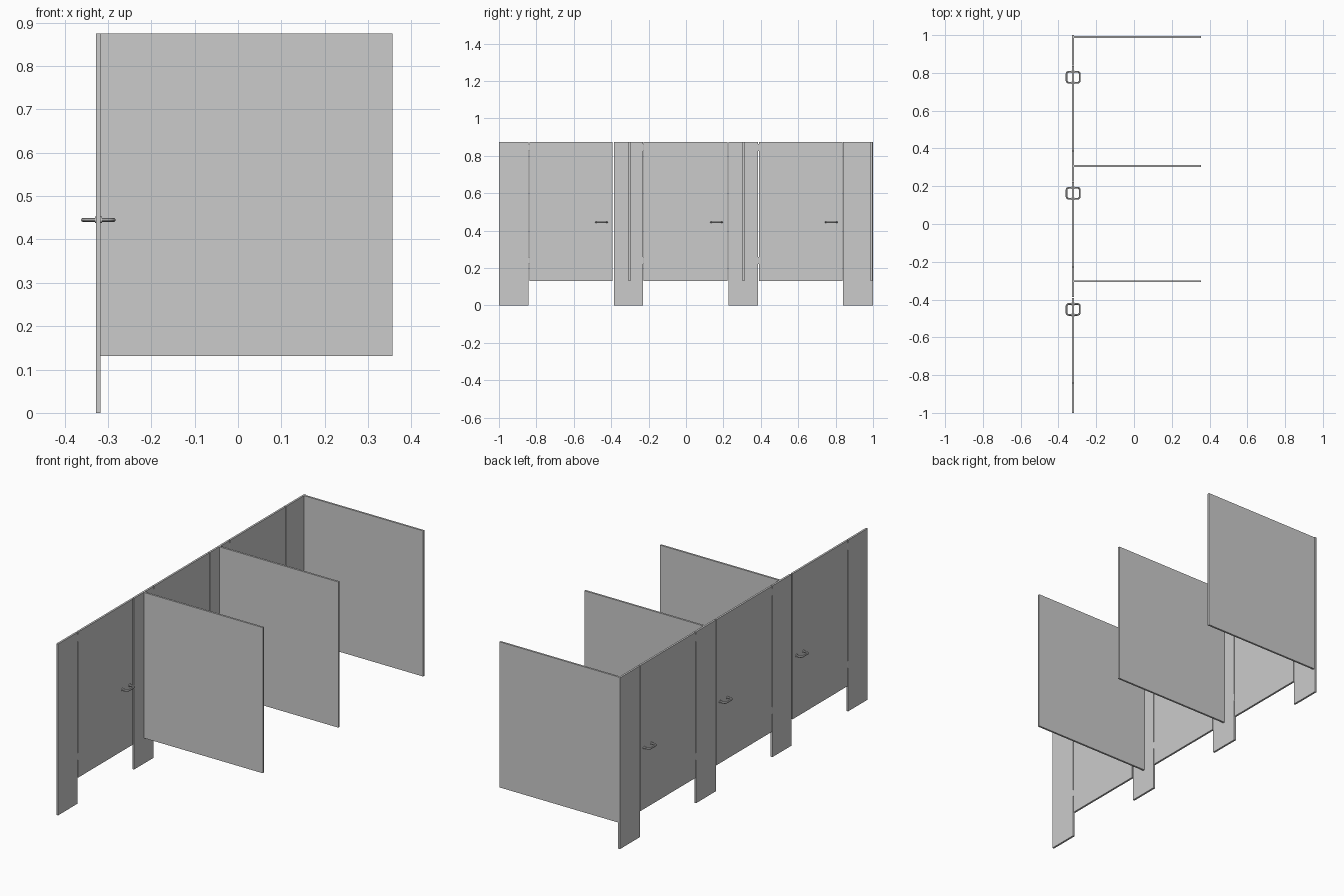
import bpy, math

if "Cube" in bpy.data.objects:
    bpy.data.objects.remove(bpy.data.objects["Cube"])

FACE_X, THICK = -0.322, 0.010
TOP, DOOR_Z = 0.875, 0.131


def box(name, x0, x1, y0, y1, z0, z1):
    bpy.ops.mesh.primitive_cube_add(size=1, location=((x0 + x1) / 2, (y0 + y1) / 2, (z0 + z1) / 2))
    ob = bpy.context.object
    ob.name = name
    ob.scale = (x1 - x0, y1 - y0, z1 - z0)
    bpy.ops.object.transform_apply(location=False, rotation=False, scale=True)
    return ob


def cylinder(name, loc, r, depth, rot=(0, 0, 0)):
    bpy.ops.mesh.primitive_cylinder_add(vertices=20, radius=r, depth=depth, location=loc, rotation=rot)
    ob = bpy.context.object
    ob.name = name
    bpy.ops.object.shade_smooth_by_angle()
    return ob


def handle(name, yc, side):
    # rounded C-shaped pull bar, swept along a short path
    z, half, reach, r = 0.445, 0.029, 0.030, 0.012
    base = FACE_X + side * THICK / 2
    pts = [(base, yc - half, z)]
    for sgn in (-1, 1):
        arc = []
        for i in range(7):
            a = math.pi / 2 * i / 6
            arc.append((base + side * (reach - r + r * math.sin(a)),
                        yc + sgn * (half - r + r * math.cos(a)), z))
        pts += arc if sgn < 0 else arc[::-1]
    pts.append((base, yc + half, z))
    cu = bpy.data.curves.new(name, 'CURVE')
    cu.dimensions = '3D'
    cu.bevel_depth = 0.0048
    cu.bevel_resolution = 3
    cu.use_fill_caps = True
    sp = cu.splines.new('POLY')
    sp.points.add(len(pts) - 1)
    for p, co in zip(sp.points, pts):
        p.co = (*co, 1)
    ob = bpy.data.objects.new(name, cu)
    bpy.context.collection.objects.link(ob)
    bpy.ops.object.select_all(action='DESELECT')
    ob.select_set(True)
    bpy.context.view_layer.objects.active = ob
    bpy.ops.object.convert(target='MESH')
    bpy.ops.object.shade_smooth_by_angle()
    # round mounting flanges
    for e in (-half, half):
        cylinder(name + "_flange", (base + side * 0.001, yc + e, z), 0.0075, 0.004, (0, math.pi / 2, 0))


X0, X1 = FACE_X - THICK / 2, FACE_X + THICK / 2

# floor-standing front posts
for i, (a, b) in enumerate([(-1, -0.842), (-0.386, -0.23), (0.226, 0.386), (0.84, 1)]):
    box(f"front_post_{i + 1}", X0, X1, a, b, 0, TOP)

# doors with hinges and handles
for i, (a, b) in enumerate([(-0.838, -0.393), (-0.226, 0.222), (0.39, 0.836)]):
    box(f"door_{i + 1}", X0, X1, a, b, DOOR_Z, TOP)
    for z in (0.24, 0.845):
        cylinder(f"hinge_{i + 1}", (FACE_X, a - 0.002, z), 0.0055, 0.036)
    for side, label in ((-1, "outer"), (1, "inner")):
        handle(f"{label}_handle_{i + 1}", (-0.452, 0.163, 0.777)[i], side)

# side partitions
for i, y in enumerate((-0.303, 0.307, 0.991)):
    box(f"partition_{i + 1}", X1, 0.356, y - 0.005, y + 0.005, DOOR_Z, TOP)
